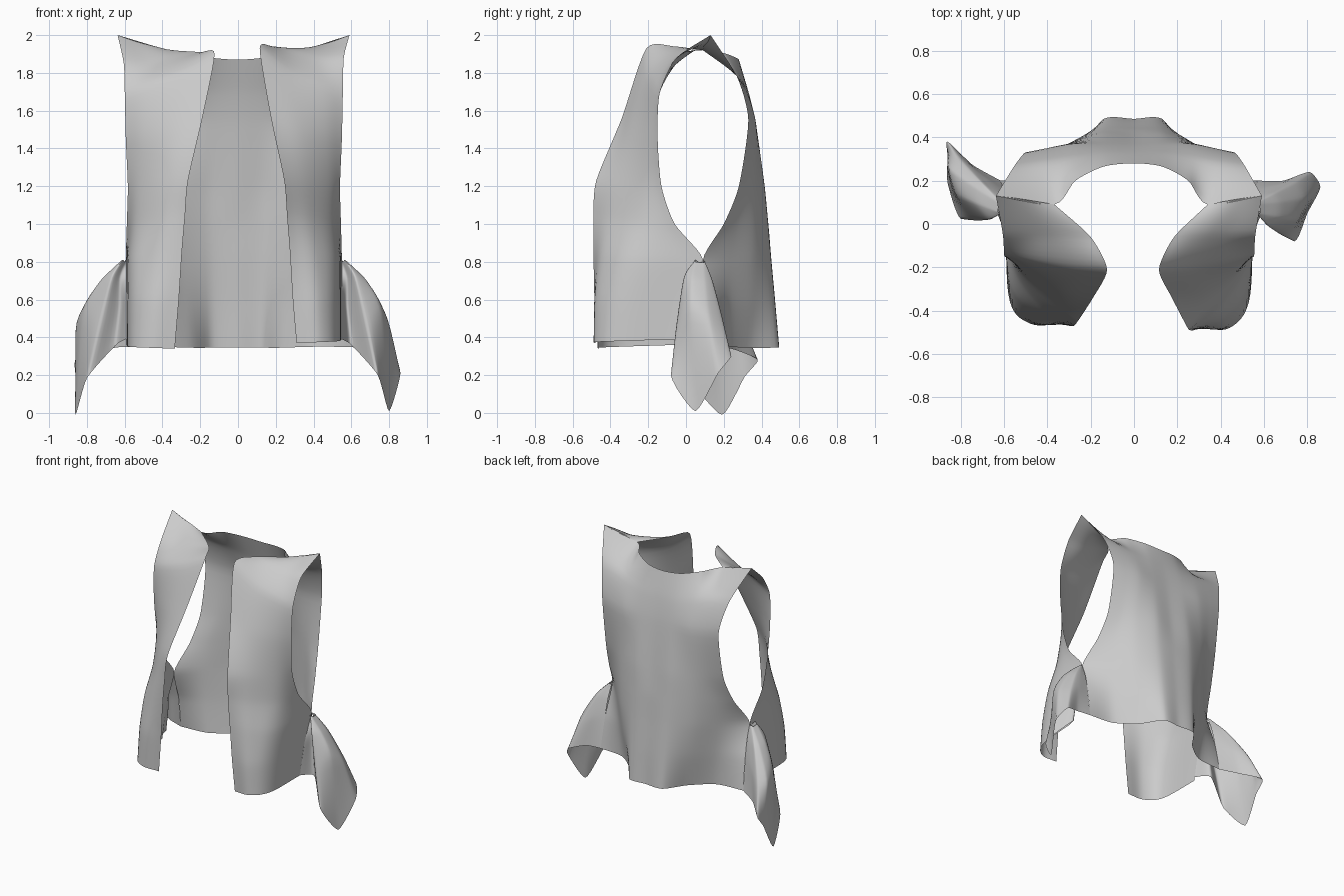
import bpy, bmesh
from mathutils import Vector

N = 6  # subdivisions between control points


def spline(pts, s):
    """Smooth curve through the control points; s scales the tangents."""
    p = [Vector(q) for q in pts]
    p = [2 * p[0] - p[1]] + p + [2 * p[-1] - p[-2]]
    out = []
    for i in range(1, len(p) - 2):
        b, c = p[i], p[i + 1]
        m0, m1 = (c - p[i - 1]) * s, (p[i + 2] - b) * s
        for k in range(N):
            t = k / N
            out.append(b * (2 * t ** 3 - 3 * t * t + 1) + m0 * (t ** 3 - 2 * t * t + t)
                       + c * (3 * t * t - 2 * t ** 3) + m1 * (t ** 3 - t * t))
    return out + [p[-2]]


def cloth(name, rows, across=0.5, up=0.35):
    """Smooth sheet through a small grid of control points."""
    rows = [spline(r, across) for r in rows]
    cols = [spline(c, up) for c in zip(*rows)]
    bm = bmesh.new()
    g = [[bm.verts.new(v) for v in c] for c in cols]
    for c0, c1 in zip(g, g[1:]):
        for j in range(len(c0) - 1):
            bm.faces.new((c0[j], c1[j], c1[j + 1], c0[j + 1]))
    bmesh.ops.remove_doubles(bm, verts=bm.verts, dist=0.0005)
    bmesh.ops.recalc_face_normals(bm, faces=bm.faces)
    for f in bm.faces:
        f.smooth = True
    me = bpy.data.meshes.new(name)
    bm.to_mesh(me)
    bm.free()
    ob = bpy.data.objects.new(name, me)
    bpy.context.collection.objects.link(ob)


def left(p):
    """Mirrored side hangs slightly wider and lower."""
    x, y, z = p
    if z < 0.4 and y < -0.04:
        z -= 0.03
    if z > 1.8 and y < 0:
        z -= 0.03
    return (-x * 1.08, y * 0.96 if y < -0.4 else y, z)


def left_flap(p):
    x, y, z = p
    w = max(0, min(1, (x - 0.57) / 0.23))
    return (-min(x * 1.08, 0.86), y + 0.14 * w, z - 0.02 * w)


# front panel: centre edge to armhole edge, hem up to shoulder
front = [
    [(.31, -.48, .37), (.44, -.48, .375), (.53, -.36, .38), (.55, -.05, .39)],
    [(.29, -.485, .6), (.43, -.47, .6), (.53, -.33, .6), (.55, 0, .6)],
    [(.275, -.49, .85), (.42, -.43, .83), (.53, -.27, .81), (.55, .09, .81)],
    [(.26, -.49, 1.04), (.39, -.39, 1.02), (.5, -.24, 1.0), (.545, -.06, 1.0)],
    [(.245, -.475, 1.23), (.37, -.36, 1.21), (.48, -.23, 1.2), (.54, -.13, 1.2)],
    [(.175, -.34, 1.56), (.32, -.3, 1.5), (.46, -.22, 1.47), (.55, -.15, 1.45)],
    [(.115, -.21, 1.93), (.28, -.2, 1.8), (.45, -.17, 1.73), (.555, -.14, 1.69)],
    [(.185, -.06, 1.94), (.32, -.05, 1.91), (.44, -.05, 1.88), (.56, -.05, 1.88)],
    [(.34, .09, 1.92), (.42, .105, 1.945), (.51, .12, 1.97), (.59, .13, 2.0)],
]
cloth("front_panel_right", front)
cloth("front_panel_left", [[left(p) for p in r] for r in front])

# back panel: centre to armhole edge, mirrored across
back = [
    [(0, .485, .345), (.13, .485, .345), (.23, .34, .345), (.38, .22, .35), (.57, .2, .35)],
    [(0, .47, .58), (.135, .465, .58), (.26, .36, .58), (.4, .23, .58), (.56, .16, .58)],
    [(0, .45, .81), (.14, .445, .81), (.29, .36, .81), (.42, .23, .81), (.55, .09, .81)],
    [(0, .435, 1.0), (.145, .43, 1.0), (.29, .365, 1.0), (.41, .27, 1.0), (.5, .2, 1.0)],
    [(0, .41, 1.2), (.14, .415, 1.2), (.28, .37, 1.2), (.38, .32, 1.2), (.47, .28, 1.2)],
    [(0, .365, 1.53), (.13, .37, 1.53), (.26, .37, 1.53), (.37, .35, 1.54), (.465, .33, 1.55)],
    [(0, .33, 1.7), (.13, .33, 1.7), (.26, .31, 1.73), (.38, .28, 1.77), (.51, .27, 1.78)],
    [(0, .28, 1.87), (.13, .265, 1.88), (.25, .2, 1.905), (.34, .09, 1.92), (.59, .13, 2.0)],
]
cloth("back_panel", [[left(p) for p in reversed(r[1:])] + r for r in back], across=0.4)

# draped side flaps: folds fan out from the bottom of each armhole
flap = [
    [(.55, -.05, .39), (.6, .05, .36), (.74, -.08, .2), (.8, .05, .01),
     (.86, .17, .21), (.81, .24, .3), (.69, .2, .34), (.57, .2, .35)],
    [(.55, 0, .6), (.58, .06, .56), (.68, -.05, .47), (.76, .02, .53),
     (.79, .12, .5), (.74, .19, .5), (.66, .18, .54), (.56, .16, .58)],
    [(.55, .05, .72), (.58, .05, .71), (.62, -.01, .72), (.68, .03, .7),
     (.68, .1, .69), (.65, .14, .69), (.61, .14, .7), (.555, .13, .71)],
    [(.55, .09, .81), (.555, .07, .8), (.565, .05, .81), (.58, .05, .8),
     (.58, .09, .795), (.57, .1, .8), (.56, .1, .8), (.55, .09, .81)],
]
cloth("side_flap_right", flap, across=0.3)
cloth("side_flap_left", [[left_flap(p) for p in r] for r in flap], across=0.3)
